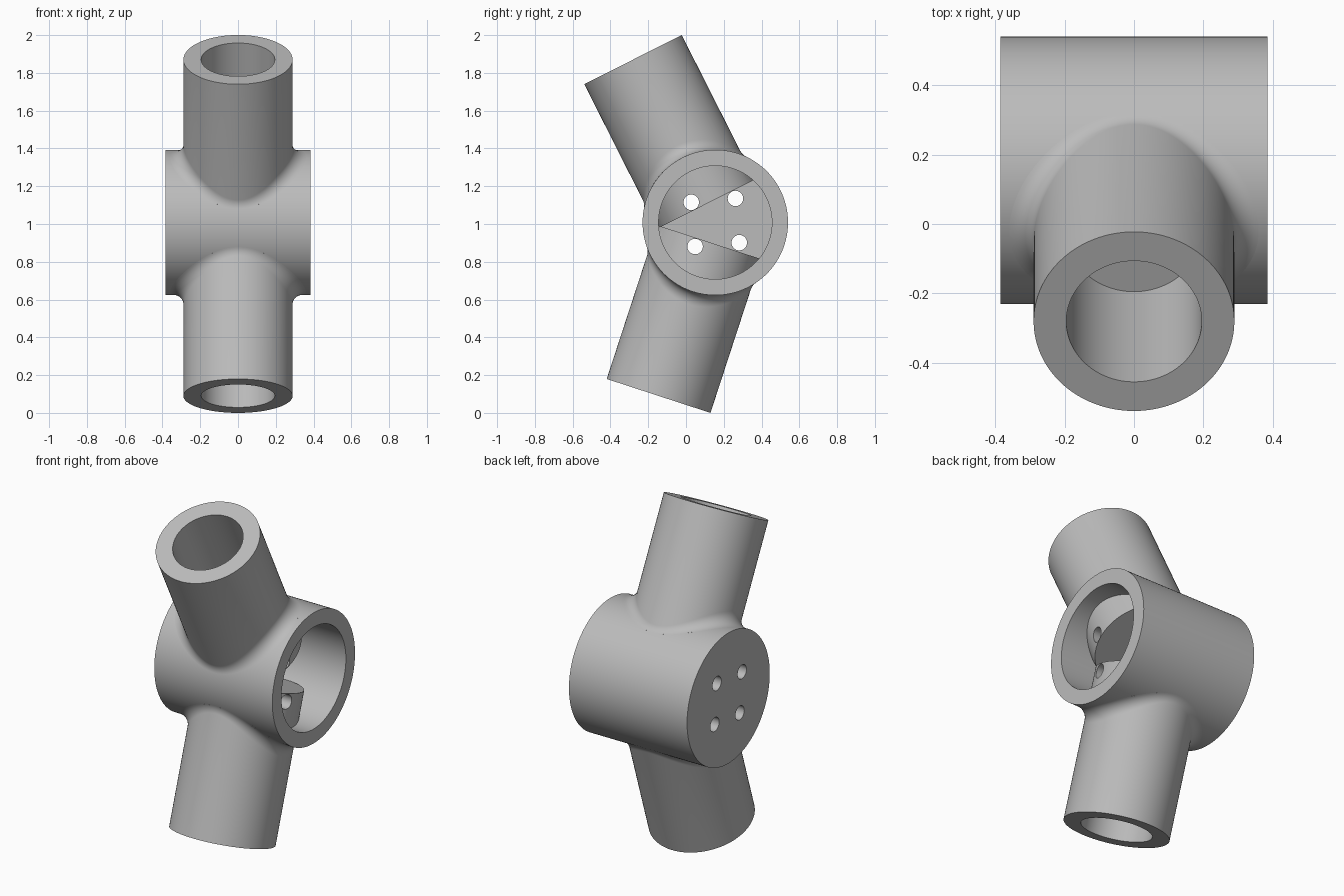
import bpy, bmesh, math
from mathutils import Matrix, Vector

if "Cube" in bpy.data.objects:
    bpy.data.objects.remove(bpy.data.objects["Cube"])

CENTRE = Vector((0, 0.155, 1.008))
HUB_R, HUB_BORE, HUB_HALF, CAP = 0.385, 0.30, 0.385, 0.085
TUBE_R, TUBE_BORE, TUBE_LEN = 0.289, 0.195, 0.966
PLUG_START, BORE_END, FILLET = 0.109, 0.39, 0.07
SEGS = 128

grey = bpy.data.materials.new("light_grey")
grey.use_nodes = True
colour = (0.5, 0.5, 0.5, 1)
grey.diffuse_color = colour
grey.node_tree.nodes["Principled BSDF"].inputs["Base Color"].default_value = colour


def ring_solid(name, rings, matrix):
    """Skin a list of point rings into a closed solid."""
    bm = bmesh.new()
    loops = [[bm.verts.new(p) for p in ring] for ring in rings]
    for a, b in zip(loops, loops[1:]):
        for i in range(SEGS):
            j = (i + 1) % SEGS
            bm.faces.new((a[i], a[j], b[j], b[i]))
    bm.faces.new(loops[0])
    bm.faces.new(loops[-1])
    bmesh.ops.recalc_face_normals(bm, faces=bm.faces)
    mesh = bpy.data.meshes.new(name)
    bm.to_mesh(mesh)
    bm.free()
    mesh.transform(matrix)
    mesh.materials.append(grey)
    obj = bpy.data.objects.new(name, mesh)
    bpy.context.collection.objects.link(obj)
    return obj


ANGLES = [2 * math.pi * i / SEGS for i in range(SEGS)]


def circle(radius, height):
    return [Vector((radius * math.cos(t), radius * math.sin(t), height)) for t in ANGLES]


def saddle(radius, hub_radius):
    """Ring on a tube where it meets a hub cylinder lying along x."""
    return [Vector((p.x, p.y, math.sqrt(hub_radius ** 2 - p.y ** 2))) for p in circle(radius, 0)]


def fillet_rings(steps=10):
    """Rolling-ball blend from the hub surface to the tube surface."""
    centres = saddle(TUBE_R + FILLET, HUB_R + FILLET)
    rings = [[] for _ in range(steps + 1)]
    for c in centres:
        to_hub = Vector((0, -c.y, -c.z)).normalized()
        to_tube = Vector((-c.x, -c.y, 0)).normalized()
        for k, ring in enumerate(rings):
            ring.append(c + FILLET * to_hub.slerp(to_tube, k / steps))
    return rings


def tube(name, tilt):
    blend = fillet_rings()
    buried = [Vector((p.x, p.y * 0.96, p.z * 0.96)) for p in blend[0]]
    rings = [circle(TUBE_R, PLUG_START), saddle(TUBE_R, 0.34), buried, *blend,
             circle(TUBE_R, TUBE_LEN), circle(TUBE_BORE, TUBE_LEN), circle(TUBE_BORE, BORE_END)]
    turn = Matrix.Rotation(math.radians(tilt), 4, "X")
    return ring_solid(name, rings, Matrix.Translation(CENTRE) @ turn)


# Hub: a cup lying along x, open on its +x end
along_x = Matrix.Translation(CENTRE) @ Matrix.Rotation(math.pi / 2, 4, "Y")
hub = ring_solid("hub", [circle(HUB_R, -HUB_HALF), circle(HUB_R, HUB_HALF),
                         circle(HUB_BORE, HUB_HALF), circle(HUB_BORE, CAP - HUB_HALF)], along_x)

# Tubes, each with a solid plug reaching into the hub
parts = [hub, tube("upper_tube", 26.8), tube("lower_tube", 161.9)]

# Four bolt holes drilled along x through the cap and the plugs
bm = bmesh.new()
for k in range(4):
    a = math.radians(50 + 90 * k)
    spot = CENTRE + 0.166 * Vector((0, math.cos(a), math.sin(a)))
    bmesh.ops.create_cone(bm, cap_ends=True, segments=32, radius1=0.041, radius2=0.041, depth=1,
                          matrix=Matrix.Translation(spot) @ Matrix.Rotation(math.pi / 2, 4, "Y"))
mesh = bpy.data.meshes.new("hole_cutter")
bm.to_mesh(mesh)
bm.free()
mesh.materials.append(grey)
cutter = bpy.data.objects.new("hole_cutter", mesh)
cutter.hide_render = True
bpy.context.collection.objects.link(cutter)

for obj in parts:
    bpy.ops.object.select_all(action="DESELECT")
    bpy.context.view_layer.objects.active = obj
    obj.select_set(True)
    mod = obj.modifiers.new("bolt_holes", "BOOLEAN")
    mod.operation, mod.solver, mod.object = "DIFFERENCE", "EXACT", cutter
    bpy.ops.object.modifier_apply(modifier=mod.name)
    bpy.ops.object.shade_smooth_by_angle(angle=math.radians(30))
bpy.data.objects.remove(cutter)
